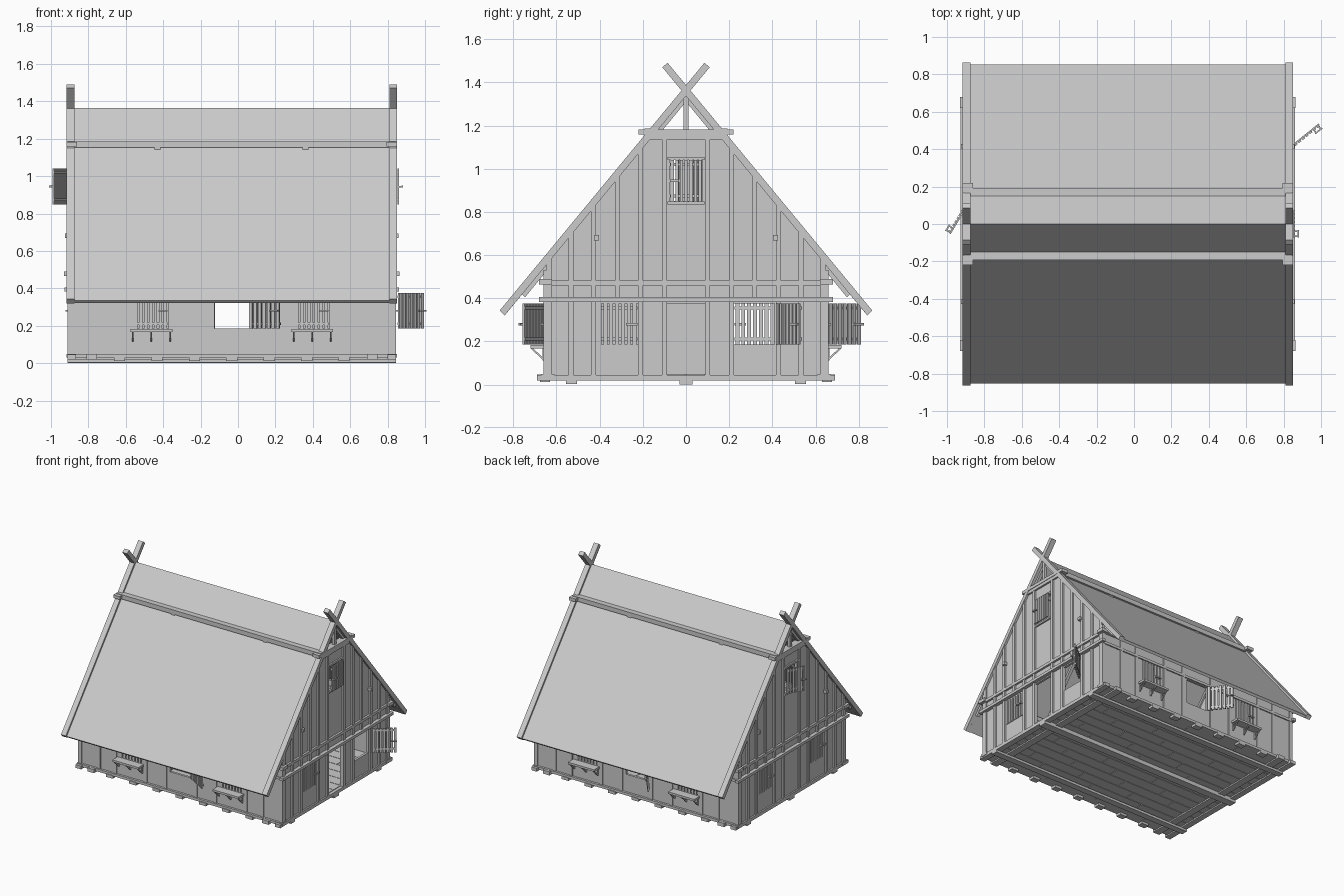
import bpy, bmesh, math
from mathutils import Matrix, Vector

if "Cube" in bpy.data.objects:
    bpy.data.objects.remove(bpy.data.objects["Cube"])

CX, X0, X1, W = -0.033, -0.911, 0.845, 0.66   # house centre, gable faces, half depth


class Part:
    """Collects prisms and boxes into one named object."""
    def __init__(self, name):
        self.name, self.bm = name, bmesh.new()

    def box(self, x0, x1, y0, y1, z0, z1, m=Matrix()):
        c = Matrix.Translation(((x0 + x1) / 2, (y0 + y1) / 2, (z0 + z1) / 2))
        s = Matrix.Diagonal((abs(x1 - x0), abs(y1 - y0), abs(z1 - z0), 1))
        bmesh.ops.create_cube(self.bm, size=1, matrix=m @ c @ s)

    def prism(self, pts, x0, x1):
        a = [self.bm.verts.new((x0, y, z)) for y, z in pts]
        b = [self.bm.verts.new((x1, y, z)) for y, z in pts]
        n = len(pts)
        self.bm.faces.new(a)
        self.bm.faces.new(b[::-1])
        for i in range(n):
            self.bm.faces.new((a[i], b[i], b[(i + 1) % n], a[(i + 1) % n]))

    def done(self):
        bmesh.ops.recalc_face_normals(self.bm, faces=self.bm.faces)
        me = bpy.data.meshes.new(self.name)
        self.bm.to_mesh(me)
        self.bm.free()
        bpy.context.collection.objects.link(bpy.data.objects.new(self.name, me))


def wall_strips(u0, u1, z0, z1, holes):
    """Rectangles of a wall with rectangular holes (u0, u1, z0, z1)."""
    u = u0
    for a, b, c, d in sorted(holes):
        yield u, a, z0, z1
        if c > z0:
            yield a, b, z0, c
        yield a, b, d, z1
        u = b
    yield u, u1, z0, z1


def roof_z(y):
    return 1.338 - 1.21 * abs(y)


# floor planks and sill beams
p = Part("floor_planks")
rows = 14
for i in range(rows):
    y = -0.63 + 1.26 * i / rows
    cuts = [X0 + 0.02] + [-0.6 + 0.45 * k + 0.15 * (i % 3) for k in range(3)] + [X1 - 0.02]
    for a, b in zip(cuts, cuts[1:]):
        p.box(a, b - 0.004, y, y + 0.086, 0.03, 0.05)
p.done()
p = Part("base_beams")
for s in (-1, 1):
    p.box(X0, X1, s * 0.53 - 0.025, s * 0.53 + 0.025, 0.003, 0.022)
    p.box(X0 - 0.005, X1 + 0.005, s * 0.64 - 0.03, s * 0.64 + 0.03, 0.03, 0.05)
    xe = CX + s * 0.75
    p.box(xe - 0.028, xe + 0.028, -0.69, 0.69, 0.02, 0.048)
    xe = CX + s * 0.855
    p.box(xe - 0.023, xe + 0.023, -0.69, 0.69, 0.02, 0.045)
for i in range(7):
    x = CX - 0.6 + 0.2 * i
    p.box(x - 0.03, x + 0.03, -0.675, -0.63, 0.012, 0.035)
    p.box(x - 0.03, x + 0.03, 0.63, 0.675, 0.012, 0.035)
p.box(X0, X1, -0.03, 0.03, 0, 0.03)
p.done()

# long walls with three windows each, vertical posts
WZ0, WZ1 = 0.185, 0.375
side_holes = [(CX + c - 0.092, CX + c + 0.092, WZ0, WZ1) for c in (-0.43, 0, 0.43)]
p, q = Part("long_walls"), Part("long_wall_battens")
for s in (-1, 1):
    for a, b, c, d in wall_strips(X0 + 0.012, X1 - 0.012, 0.045, 0.53, side_holes):
        p.box(a, b, s * 0.635, s * 0.653, c, d)
    for x in (-0.86, -0.7, -0.56, -0.3, -0.13, 0.13, 0.3, 0.56, 0.7, 0.86):
        q.box(CX + x - 0.012, CX + x + 0.012, s * 0.65, s * 0.66, 0.05, 0.53)
    q.box(X0, X1, s * 0.65, s * 0.662, 0.38, 0.4)
    q.box(X0 - 0.018, X1 + 0.018, s * 0.62, s * 0.68, 0.465, 0.49)   # wall plate
p.done()
q.done()

# gable walls: lower strips, upper shaped panel around the attic window
p, q, r = Part("gable_walls"), Part("gable_battens"), Part("gable_beams")
for g in (-1, 1):
    xo = X1 if g > 0 else X0
    holes = [(-0.41, -0.22, WZ0, WZ1), (0.22, 0.41, WZ0, WZ1)]
    if g > 0:
        holes.append((-0.088, 0.088, 0.045, WZ1))
    xa, xb = xo - g * 0.03, xo - g * 0.012
    for a, b, c, d in wall_strips(-0.65, 0.65, 0.045, 0.4, holes):
        p.box(xa, xb, a, b, c, d)
    for s in (-1, 1):
        p.prism([(s * 0.075, 0.4), (s * 0.65, 0.4), (s * 0.65, roof_z(0.65)),
                 (s * 0.147, 1.16), (s * 0.075, 1.16)], xa, xb)
        for i, y in enumerate((0.1, 0.21, 0.317, 0.428, 0.533, 0.635)):
            h = 0.012
            top = min(1.16, roof_z(y - h))
            q.prism([(s * (y - h), 0.4), (s * (y + h), 0.4),
                     (s * (y + h), min(1.16, roof_z(y + h))), (s * (y - h), top)], xb, xo)
            if i not in (2,):
                q.box(xb, xo, s * (y - h), s * (y + h), 0.045, 0.4)
        # purlin ends
        r.box(xo - g * 0.03, xo + g * 0.014, s * 0.415 - 0.012, s * 0.415 + 0.012, 0.668, 0.692)
    p.box(xa, xb, -0.075, 0.075, 0.4, 0.85)
    p.box(xa, xb, -0.075, 0.075, 1.04, 1.16)
    q.box(xb, xo, -0.085, 0.085, 1.04, 1.055)
    q.box(xb, xo, -0.085, 0.085, 0.835, 0.848)
    # horizontal bands, collar beam and king post
    r.box(xb, xo + g * 0.016, -0.68, 0.68, 0.384, 0.405)
    r.box(xb, xo + g * 0.004, -0.66, 0.66, 0.46, 0.482)
    r.box(xo - g * 0.05, xo + g * 0.006, -0.22, 0.22, 1.158, 1.182)
    r.box(xo - g * 0.035, xo + g * 0.002, -0.195, 0.195, 1.135, 1.158)
    r.box(xo - g * 0.03, xo - g * 0.008, -0.011, 0.011, 1.18, 1.36)
    for s in (-1, 1):
        r.box(xo - g * 0.03, xo, s * 0.635, s * 0.66, 0.045, 0.53)
p.done()
q.done()
r.done()

# roof slopes, crossed gable rafters, inner rafters and roof poles
p, q, r, t = Part("roof_slopes"), Part("crossed_rafters"), Part("inner_rafters"), Part("roof_poles")
for s in (-1, 1):
    p.prism([(0, 1.365), (s * 0.852, 0.336), (s * 0.838, 0.322), (0, 1.337)], X0 + 0.02, X1 - 0.02)
    for a, b in ((X0 - 0.005, X0 + 0.036), (X1 - 0.036, X1 + 0.005)):
        q.prism([(-s * 0.085, 1.49), (s * 0.863, 0.343), (s * 0.84, 0.32), (-s * 0.11, 1.47)], a, b)
    for i in range(7):
        x = X0 + 0.03 + i * (X1 - X0 - 0.06) / 6
        r.prism([(0, 1.34), (s * 0.76, 0.42), (s * 0.745, 0.405), (0, 1.31)], x - 0.012, x + 0.012)
    t.box(X0, X1, s * 0.15, s * 0.192, 1.152, 1.186)
    for x in (-0.43, 0.36):
        t.box(x - 0.016, x + 0.016, s * 0.15, s * 0.185, 1.138, 1.16)
for o in (p, q, r, t):
    o.done()


def shutter(name, hinge, angle, w, h):
    """Slatted shutter from its hinge, running along local x, outside at local -y."""
    m = Matrix.Translation(Vector(hinge)) @ Matrix.Rotation(math.radians(angle), 4, 'Z')
    o, n = Part(name), 7
    sg = 1 if w > 0 else -1
    step = abs(w) / n
    for i in range(n):
        o.box(sg * i * step, sg * (i * step + step * 0.68), -0.005, 0.005, 0, h, m)
    for z in (0.1, 0.86):
        o.box(0, w * 0.97, 0.003, 0.011, z * h, z * h + 0.014, m)
    o.box(w * 0.7, w * 0.97, -0.024, -0.016, h / 2 - 0.005, h / 2 + 0.005, m)
    for k in (0.74, 0.92):
        o.box(w * k - 0.004, w * k + 0.004, -0.018, 0, h / 2 - 0.004, h / 2 + 0.004, m)
    o.done()


# shutters and shelves on the long sides
H = WZ1 - WZ0
for s, label in ((-1, "front"), (1, "back")):
    turn = 0 if s < 0 else 180
    for k in (-1, 1):
        shutter(f"{label}_closed_shutter", (CX + k * 0.43 + s * 0.092, s * 0.648, WZ0), turn, 0.184, H)
        c = CX + k * 0.43
        o = Part(f"{label}_window_shelf")
        o.box(c - 0.112, c + 0.112, s * 0.655, s * 0.72, 0.167, 0.183)
        for x in (-0.1, 0, 0.1):
            o.box(c + x - 0.004, c + x + 0.004, s * 0.655, s * 0.664, 0.112, 0.167)
            o.prism([(s * 0.66, 0.112), (s * 0.66, 0.124), (s * 0.708, 0.168), (s * 0.72, 0.168)],
                    c + x - 0.004, c + x + 0.004)
        o.done()
shutter("front_open_shutter", (CX + 0.093, -0.66, WZ0), 180 - 210, 0.195, H)
shutter("back_open_shutter", (CX - 0.093, 0.66, WZ0), 180 - 52, 0.195, H)

# shutters on the gables
shutter("right_gable_closed_shutter", (X1 - 0.012, -0.41, WZ0), 90, 0.19, H)
shutter("right_gable_open_shutter", (X1 + 0.014, 0.42, WZ0), 39, 0.178, H)
shutter("right_attic_shutter", (X1 + 0.012, 0.072, 0.848), 90, -0.15, 0.192)
for y in (0.41, -0.22):
    shutter("left_gable_closed_shutter", (X0 + 0.012, y, WZ0), -90, 0.19, H)
shutter("left_attic_open_shutter", (X0 - 0.006, 0.072, 0.848), -121, 0.145, 0.192)
